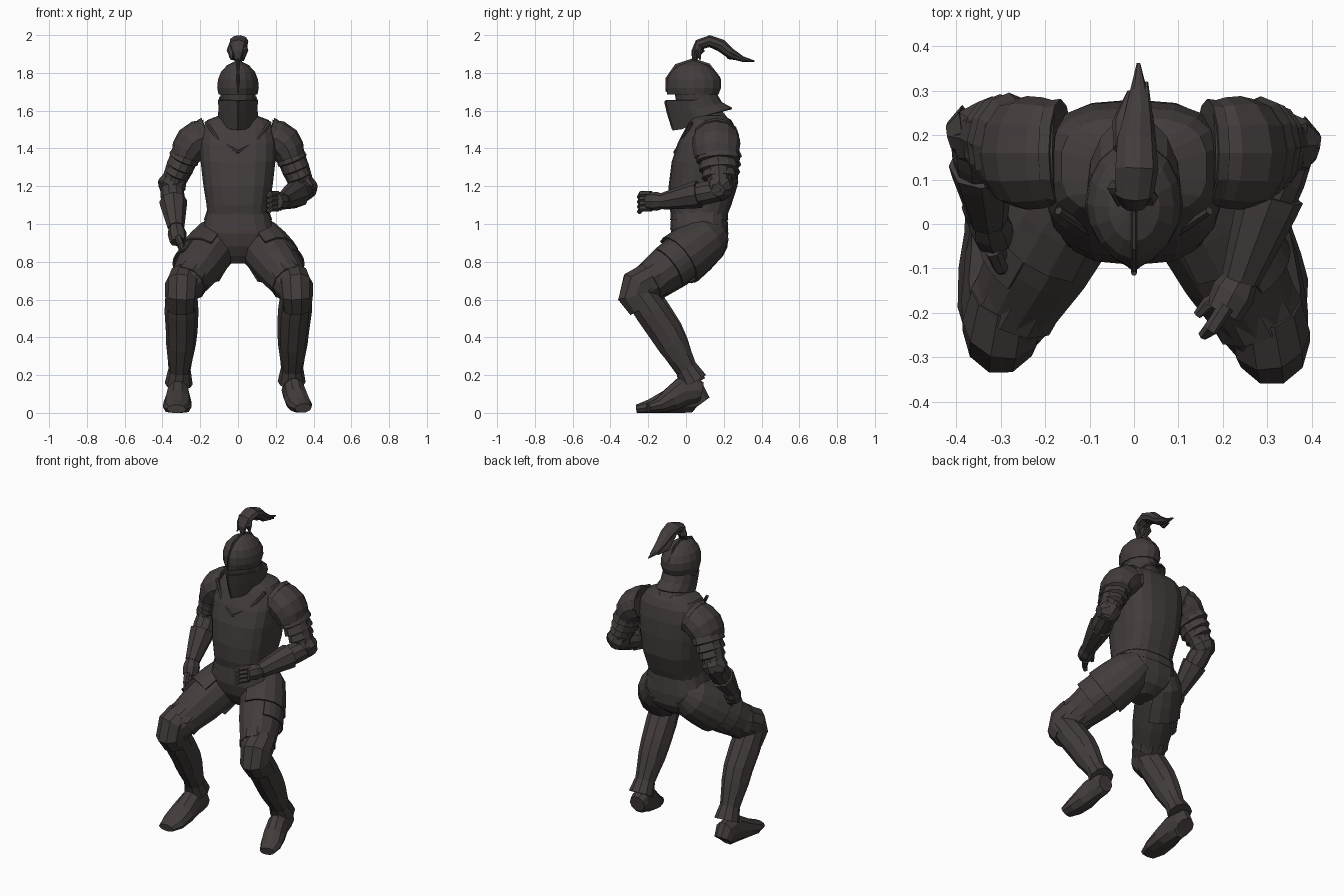
import bpy, bmesh, math
from mathutils import Vector

steel = bpy.data.materials.new("dark steel")
steel.diffuse_color = (0.056, 0.047, 0.045, 1)


def finish(name, bm, thick=0):
    bmesh.ops.recalc_face_normals(bm, faces=bm.faces)
    me = bpy.data.meshes.new(name)
    bm.to_mesh(me)
    bm.free()
    me.materials.append(steel)
    ob = bpy.data.objects.new(name, me)
    bpy.context.collection.objects.link(ob)
    if thick:
        ob.modifiers.new("thickness", 'SOLIDIFY').thickness = thick
    return ob


def skin(name, rings, closed=True, thick=0):
    """Bridge rings of points into a flat-faced surface."""
    bm = bmesh.new()
    vs = [[bm.verts.new(p) for p in r] for r in rings]
    n = len(vs[0])
    for a, b in zip(vs, vs[1:]):
        for i in range(n if closed else n - 1):
            j = (i + 1) % n
            bm.faces.new((a[i], a[j], b[j], b[i]))
    if closed and not thick:
        bm.faces.new(vs[0])
        bm.faces.new(vs[-1])
    return finish(name, bm, thick)


def limb(name, pts, s=1, ref=(1, 0, 0), n=10, arc=None, thick=0, floor=None):
    """Loft along a path of (x, y, z, ru[, rv]); s=-1 mirrors in x."""
    P = [Vector(p[:3]) for p in pts]
    rings = []
    for i, p in enumerate(pts):
        t = (P[min(i + 1, len(P) - 1)] - P[max(i - 1, 0)]).normalized()
        u = Vector(ref)
        u = (u - t * u.dot(t)).normalized()
        v = t.cross(u)
        if arc:
            ang = [math.radians(arc[0] + (arc[1] - arc[0]) * k / n) for k in range(n + 1)]
        else:
            ang = [2 * math.pi * k / n for k in range(n)]
        ring = []
        for a in ang:
            q = P[i] + u * math.cos(a) * p[3] + v * math.sin(a) * p[-1]
            ring.append((q.x * s, q.y, q.z if floor is None else max(q.z, floor)))
        rings.append(ring)
    return skin(name, rings, not arc, thick)


def stack(name, secs, n=16, power=0.85):
    """Loft of horizontal rounded sections (z, y centre, half width, half depth)."""
    def c(f, a):
        return math.copysign(abs(f(a)) ** power, f(a))
    return skin(name, [[(rx * c(math.sin, 2 * math.pi * k / n),
                         cy - ry * c(math.cos, 2 * math.pi * k / n), z) for k in range(n)]
                       for z, cy, rx, ry in secs])


# torso: cuirass, pelvis, waist lames, neck
stack("cuirass", [(1.05, .07, .165, .15), (1.1, .075, .168, .165), (1.2, .09, .185, .182),
                  (1.33, .102, .2, .178), (1.43, .117, .205, .16), (1.51, .13, .19, .132),
                  (1.55, .13, .165, .11), (1.575, .12, .1, .08)], 18, .7)
stack("pelvis", [(.79, .07, .05, .07), (.83, .08, .12, .115), (.88, .078, .18, .142),
                 (.95, .072, .2, .152), (1.06, .07, .165, .145)], 16, .75)
for i in range(2):
    z = 1.075 - i * .05
    stack("waist_lame", [(z, .07, .163 + i * .012, .15), (z - .055, .07, .182 + i * .014, .154)], 16, .75)
limb("neck", [(0, .12, 1.53, .11), (0, .1, 1.59, .085), (0, .07, 1.66, .07)])
# raised neckline of the breastplate
limb("neckline_trim", [(-.17, .03, 1.54, .01), (-.1, -.018, 1.44, .01), (0, -.057, 1.38, .01),
                       (.1, -.018, 1.44, .01), (.17, .03, 1.54, .01)], ref=(0, 0, 1), n=6)


# helmet: dome with pointed brow, visor with neck guard, thin comb
def helm_ring(z, rx, yf, ym, yb, point=.45, dz=lambda c: 0, n=16):
    """Ring from pointed front yf, widest at ym, to round back yb."""
    ring = []
    for k in range(n):
        a = 2 * math.pi * k / n
        c, s = math.cos(a), abs(math.sin(a))
        f = (1 - s) * point + c * (1 - point)
        y = ym + (yf - ym) * f if c > 0 else ym - (yb - ym) * c
        ring.append((rx * math.sin(a), y, z + dz(c)))
    return ring


stack("helmet_inner", [(1.58, .06, .085, .1), (1.72, .05, .1, .115)], 14, 1)
skin("helmet_dome", [helm_ring(1.685, .103, -.1, .04, .172), helm_ring(1.72, .11, -.105, .045, .185, .3),
                     helm_ring(1.765, .106, -.1, .045, .185, .2), helm_ring(1.805, .09, -.08, .04, .16, .1),
                     helm_ring(1.84, .058, -.04, .04, .115, 0), helm_ring(1.862, .014, .02, .04, .06, 0)])
skin("visor_and_neck_guard",
     [helm_ring(1.655, .105, -.11, .04, .155, .6, lambda c: .05 * max(-c, 0)),
      helm_ring(1.605, .104, -.095, .05, .19, .7, lambda c: -.02 * max(c, 0) + .04 * max(-c, 0)),
      helm_ring(1.565, .106, -.07, .075, .245, .8,
                lambda c: -.07 * max(c, 0) ** 1.3 + .05 * max(-c, 0))], thick=.01)
limb("helmet_comb", [(0, -.103, 1.7, .006), (0, -.1, 1.77, .007, .01), (0, -.05, 1.835, .007, .015),
                     (0, .04, 1.865, .008, .015), (0, .12, 1.84, .007, .012), (0, .18, 1.77, .006)], n=6)
limb("visor_ridge", [(0, -.11, 1.65, .007), (0, -.095, 1.585, .007), (0, -.07, 1.5, .005)], n=6)

# plume: main body and loose strands
limb("plume", [(0, .045, 1.86, .012), (0, .045, 1.91, .03, .018), (.0, .07, 1.95, .045, .03),
               (.005, .125, 1.968, .05, .032), (.005, .185, 1.945, .045, .034), (.01, .24, 1.9, .034, .028),
               (.01, .3, 1.873, .02, .015), (.01, .362, 1.862, .004)], n=9)
for x in (-.035, -.01, .03):
    limb("plume_strand", [(x, .08, 1.965, .008), (x * 1.1, .07 - x * .3, 1.92, .022),
                          (x, .06 + x * .5, 1.87, .004)], n=6)
    limb("plume_tail", [(x, .17, 1.95, .012), (x * .9, .23, 1.9 + x * .4, .017),
                        (x * .6 + .01, .31 + x * .3, 1.866, .004)], n=6)

# arms: joints as (elbow, wrist, knuckles, fingertips, finger spread), x measured outwards
arms = {1: [(.35, .18, 1.18), (.24, -.125, 1.12), (.2, -.2, 1.12), (.155, -.25, 1.1), (0, 0, .026)],
        -1: [(.352, .205, 1.2), (.328, .01, .98), (.315, -.03, .905), (.295, -.065, .84), (0, .026, -.006)]}
for s, (elbow, wrist, knuckle, tip, spread) in arms.items():
    E, W, K, T, D = map(Vector, (elbow, wrist, knuckle, tip, spread))
    S = Vector((.25, .165, 1.43))

    def on(a, b, f, *r):
        return (*a.lerp(b, f), *r)
    # shoulder plate with raised collar edge and sliding lames
    limb("pauldron", [(.17, .16, 1.455, .115, .098), (.205, .16, 1.45, .125, .1), (.24, .16, 1.425, .128, .1),
                      (.265, .16, 1.39, .122, .09), (.28, .16, 1.35, .115, .075)], s, (0, 1, 0), 12)
    limb("pauldron_collar", [(.165, .16, 1.465, .122, .1), (.19, .16, 1.458, .118, .096)], s, (0, 1, 0), 12)
    for f, r in ((.24, .117), (.43, .106), (.6, .094)):
        limb("shoulder_lame", [on(S, E, f - .06, r - .012, r * .62), on(S, E, f + .14, r, r * .7),
                               on(S, E, f + .17, r - .02, r * .5)], s, (0, 1, 0), 12)
    limb("upper_arm", [on(S, E, 0, .08), on(S, E, .6, .072), on(S, E, .95, .062), on(S, E, 1.12, .045)], s)
    # elbow cop and fan plate
    limb("elbow_cop", [on(S, E, .78, .062), on(S, E, .95, .075), on(S, E, 1.1, .06), on(S, E, 1.2, .025)], s, n=8)
    limb("elbow_fan", [(E.x + .02, E.y, E.z + .01, .065), (E.x + .06, E.y - .01, E.z, .035)], s, (0, 1, 0), 8)
    # vambrace and gauntlet cuff
    limb("vambrace", [on(E, W, .0, .06), on(E, W, .25, .064), on(E, W, .6, .056), on(E, W, 1, .04)], s)
    limb("gauntlet_cuff", [on(E, W, .36, .074), on(E, W, .48, .07), on(E, W, 1, .044)], s, n=8)
    # hand
    limb("hand", [on(W, K, -.1, .038), on(W, K, .4, .05), on(W, K, 1, .045)], s, n=8)
    curl = K.lerp(T, .5) + Vector((-.005, -.012, .01))
    for i in range(4):
        d = D * (i - 1.5)
        limb("finger", [on(W + d, K + d, .8, .018), (*(curl + d), .017), (*(T + d), .012)], s, n=6)
    k = K + Vector((-.035, .02, .0))
    limb("thumb", [on(W, K, .4, .02), (*k, .016), (*(k + (T - K) * .5), .01)], s, n=6)

# legs: hip, knee, calf and ankle per side
legs = {1: [(.12, .085, .9), (.31, -.26, .645), (.292, -.11, .43), (.285, .025, .2)],
        -1: [(.12, .085, .9), (.3, -.235, .645), (.298, -.1, .43), (.312, .02, .19)]}
for s, (hip, knee, calf, ankle) in legs.items():
    H, K, C, A = map(Vector, (hip, knee, calf, ankle))
    limb("thigh", [on(H, K, -.15, .1), on(H, K, .1, .132), on(H, K, .5, .122), on(H, K, .85, .1),
                   on(H, K, 1.02, .085)], s, n=12)
    # hip skirt plates wrapped around the outer thigh
    limb("hip_plate", [on(H, K, -.25, .08), on(H, K, -.08, .125), on(H, K, .15, .14), on(H, K, .36, .146)],
         s, n=10, arc=(-130, 110), thick=.01)
    limb("hip_plate_lower", [on(H, K, .25, .135), on(H, K, .56, .138)], s, n=8, arc=(-60, 60), thick=.01)
    # knee cop with upper lame
    limb("knee_cop", [(*(K + Vector((-.02, .07, .07))), .088), (*(K + Vector((-.005, .01, .03))), .092, .1),
                      (*(K + Vector((0, -.005, -.03))), .086, .1), (*(K + Vector((0, .03, -.09))), .078)], s, n=10)
    limb("knee_lame", [on(H, K, .7, .106), on(H, K, .84, .108)], s, n=10)
    # shin plate and calf
    limb("shin", [on(K, C, 0, .083), on(K, C, .5, .09), on(C, A, 0, .084, .09), on(C, A, .3, .078, .084),
                  on(C, A, .6, .066, .07), on(C, A, .85, .058), on(C, A, 1.05, .06)], s, n=10)
    limb("ankle_cuff", [on(C, A, .85, .06), on(C, A, 1.15, .074)], s, n=10)

# armoured shoes: left one turned out with lifted heel, right one flat
limb("left_shoe", [(.285, .085, .115, .05, .05), (.286, .055, .12, .056, .07), (.297, -.02, .11, .06, .08),
                   (.312, -.08, .07, .066, .065), (.33, -.14, .04, .064, .042), (.345, -.2, .025, .045, .025)],
     1, n=10, floor=0)
limb("right_shoe", [(.318, .082, .05, .052, .055), (.318, .06, .08, .06, .085), (.318, -.02, .085, .064, .09),
                    (.32, -.1, .055, .075, .068), (.322, -.19, .03, .075, .044), (.325, -.262, .02, .05, .024)],
     -1, n=10, floor=0)
